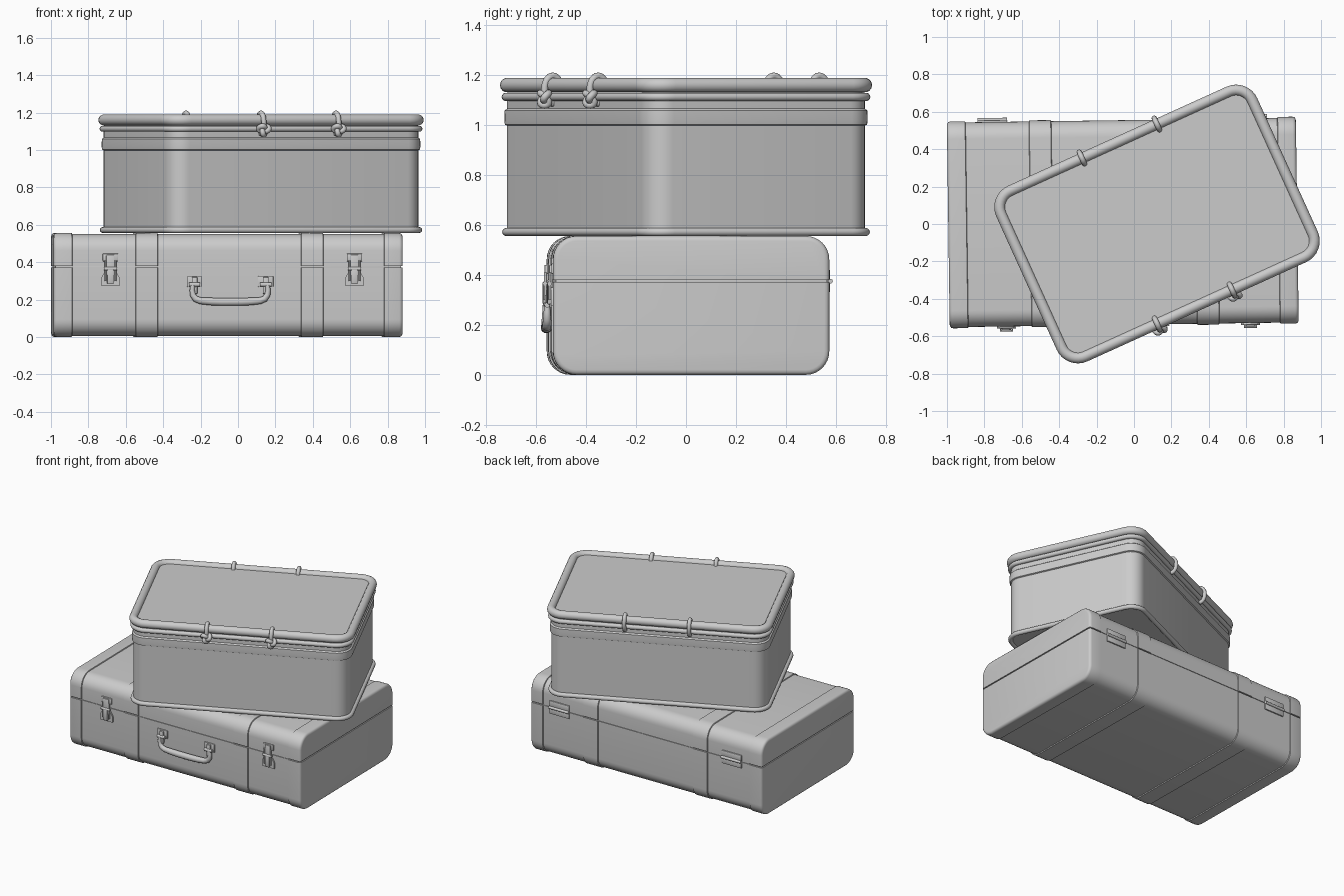
import bpy, bmesh
from math import sin, cos, pi, radians
from mathutils import Matrix, Vector

if "Cube" in bpy.data.objects:
    bpy.data.objects.remove(bpy.data.objects["Cube"])

CASE = Matrix.Translation((-0.06, 0.008, 0)) @ Matrix.Rotation(radians(0.8), 4, 'Z')
TRUNK = Matrix.Translation((0.123, 0, 0)) @ Matrix.Rotation(radians(24.4), 4, 'Z')


def finish(name, bm, mat, angle=35):
    bmesh.ops.recalc_face_normals(bm, faces=bm.faces)
    me = bpy.data.meshes.new(name)
    bm.to_mesh(me)
    bm.free()
    me.transform(mat)
    me.polygons.foreach_set("use_smooth", [True] * len(me.polygons))
    me.set_sharp_from_angle(angle=radians(angle))
    ob = bpy.data.objects.new(name, me)
    bpy.context.collection.objects.link(ob)
    return ob


def rounded_rect(a, b, r, n=8):
    pts = []
    for k, (sx, sy) in enumerate(((1, 1), (-1, 1), (-1, -1), (1, -1))):
        for i in range(n + 1):
            t = pi / 2 * (k + i / n)
            pts.append((sx * (a - r) + r * cos(t), sy * (b - r) + r * sin(t)))
    return pts


def loft(a, b, r, profile, place, closed=False):
    """Rounded rectangle swept through (outward offset, height) steps."""
    bm = bmesh.new()
    rings = [[bm.verts.new(place(p, q, h)) for p, q in rounded_rect(a + o, b + o, r + o)]
             for o, h in profile]
    m = len(rings[0])
    pairs = list(zip(rings, rings[1:]))
    if closed:
        pairs.append((rings[-1], rings[0]))
    for lo, hi in pairs:
        for i in range(m):
            bm.faces.new((lo[i], lo[(i + 1) % m], hi[(i + 1) % m], hi[i]))
    if not closed:
        bm.faces.new(rings[0])
        bm.faces.new(rings[-1])
    return bm


def box(name, c, size, mat, bevel=0.004):
    bm = bmesh.new()
    bmesh.ops.create_cube(bm, size=1, matrix=Matrix.Translation(c) @ Matrix.Diagonal((*size, 1)))
    bmesh.ops.bevel(bm, geom=bm.edges[:], offset=bevel, segments=2, affect='EDGES', profile=0.5)
    return finish(name, bm, mat)


def plate(name, pts, y0, y1, mat):
    """Flat outline in x-z, extruded along y."""
    bm = bmesh.new()
    f = bm.faces.new([bm.verts.new((x, y0, z)) for x, z in pts])
    ext = bmesh.ops.extrude_face_region(bm, geom=[f])["geom"]
    bmesh.ops.translate(bm, vec=(0, y1 - y0, 0), verts=[g for g in ext if isinstance(g, bmesh.types.BMVert)])
    return finish(name, bm, mat)


def tube(name, pts, radius, mat, cyclic=False, radii=None):
    cu = bpy.data.curves.new(name, 'CURVE')
    cu.dimensions = '3D'
    cu.bevel_depth = radius
    cu.bevel_resolution = 3
    cu.use_fill_caps = True
    sp = cu.splines.new('POLY')
    sp.points.add(len(pts) - 1)
    for i, p in enumerate(pts):
        sp.points[i].co = (*p, 1)
        sp.points[i].radius = radii[i] if radii else 1
    sp.use_cyclic_u = cyclic
    tmp = bpy.data.objects.new(name + "_path", cu)
    bpy.context.collection.objects.link(tmp)
    me = bpy.data.meshes.new_from_object(tmp.evaluated_get(bpy.context.evaluated_depsgraph_get()))
    bpy.data.objects.remove(tmp)
    bm = bmesh.new()
    bm.from_mesh(me)
    return finish(name, bm, mat, 50)


# ---------- suitcase shell, split into base and lid at the seam ----------
SEAM, CZ = 0.375, 0.278
HY, HZ, R = 0.547, 0.272, 0.088


def shell(name, profile):
    for part, z, sign in (("base", SEAM - 0.004, 1), ("lid", SEAM + 0.004, -1)):
        bm = loft(HY, HZ, R, profile, lambda p, q, h: Vector((h, p, q + CZ)))
        bmesh.ops.bisect_plane(bm, geom=bm.verts[:] + bm.edges[:] + bm.faces[:],
                               plane_co=(0, 0, z), plane_no=(0, 0, sign), clear_outer=True)
        bmesh.ops.holes_fill(bm, edges=[e for e in bm.edges if e.is_boundary])
        finish(f"suitcase_{name}_{part}", bm, CASE)


shell("body", [(0, -0.926), (0, 0.926)])
for side, s in (("left", -1), ("right", 1)):
    shell(f"{side}_end_cap", [(0, s * 0.833), (0.006, s * 0.836), (0.006, s * 0.915),
                              (0.003, s * 0.925), (-0.004, s * 0.931), (-0.014, s * 0.933)])
for side, x in (("left", -0.435), ("right", 0.45)):
    shell(f"{side}_strap", [(0, x - 0.06), (0.006, x - 0.057), (0.006, x + 0.057), (0, x + 0.06)])
box("suitcase_seam_core", (0, 0, SEAM), (1.85, 1.085, 0.03), CASE)

# ---------- latches ----------
F = -HY
for side, x in (("left", -0.63), ("right", 0.675)):
    box(f"{side}_latch_top_plate", (x, F - 0.004, 0.425), (0.082, 0.012, 0.042), CASE)
    box(f"{side}_latch_tongue", (x, F - 0.012, 0.385), (0.045, 0.014, 0.11), CASE)
    plate(f"{side}_latch_base_plate",
          [(x + u, v) for u, v in ((-0.05, 0.275), (0.05, 0.275), (0.05, 0.315),
                                   (0.03, 0.35), (-0.03, 0.35), (-0.05, 0.315))],
          F + 0.002, F - 0.011, CASE)
    box(f"{side}_latch_lever", (x, F - 0.018, 0.325), (0.034, 0.016, 0.085), CASE)
    tube(f"{side}_latch_pin", [(x - 0.035, F - 0.018, 0.365), (x + 0.035, F - 0.018, 0.365)], 0.009, CASE)
    for s in (-1, 1):
        tube(f"{side}_latch_rod", [(x + s * 0.027, F - 0.016, 0.3), (x + s * 0.027, F - 0.016, 0.41)], 0.005, CASE)

# ---------- carrying handle ----------
HX, YH = 0.01, F - 0.02
for side, s in (("left", -1), ("right", 1)):
    x = HX + s * 0.19
    box(f"handle_{side}_plate", (x, F - 0.004, 0.297), (0.082, 0.012, 0.06), CASE)
    box(f"handle_{side}_post", (x, F - 0.014, 0.275), (0.03, 0.02, 0.09), CASE)
    tube(f"handle_{side}_pin", [(x - 0.03, YH, 0.28), (x + 0.03, YH, 0.28)], 0.011, CASE)
half = [(0.2, 0.28), (0.203, 0.25), (0.2, 0.225), (0.185, 0.204), (0.16, 0.194), (0.11, 0.19), (0.05, 0.188)]
grip = [(HX - u, YH, v) for u, v in half] + [(HX + u, YH, v) for u, v in reversed(half)]
rad = [0.6, 0.7, 0.8, 0.9, 0.95, 1.05, 1.1]
tube("handle_grip", grip, 0.02, CASE, radii=rad + rad[::-1])

# ---------- back hinges ----------
for side, x in (("left", -0.69), ("right", 0.7)):
    for part, z in (("lower", SEAM - 0.026), ("upper", SEAM + 0.026)):
        box(f"{side}_hinge_{part}_leaf", (x, HY + 0.004, z), (0.16, 0.012, 0.044), CASE)
    tube(f"{side}_hinge_barrel", [(x - 0.08, HY + 0.012, SEAM), (x + 0.08, HY + 0.012, SEAM)], 0.01, CASE)

# ---------- upper trunk ----------
A, B, RT = 0.737, 0.486, 0.095


def upright(p, q, h):
    return Vector((p, q, h))


finish("trunk_body", loft(A, B, RT, [(0, 0.566), (0, 0.998), (0.009, 1.002), (0.011, 1.02), (0.01, 1.058),
                                     (0.0, 1.066), (0, 1.12), (-0.005, 1.167)], upright), TRUNK)
for name, o, z, r in (("trunk_base_rim", 0.004, 0.572, 0.016), ("trunk_lid_bead", 0.006, 1.113, 0.016),
                      ("trunk_top_rim", 0.0, 1.16, 0.029)):
    circle = [(o + r * cos(2 * pi * i / 14), z + r * sin(2 * pi * i / 14)) for i in range(14)]
    finish(name, loft(A, B, RT, circle, upright, closed=True), TRUNK)

# ---------- rope loops, knotted at the front ----------
for u in (-0.22, 0.22):
    for side, s in (("front", -1), ("back", 1)):
        loop = [(u, s * B + 0.036 * cos(t), 1.142 + 0.055 * sin(t))
                for t in (2 * pi * i / 28 for i in range(28))]
        tube(f"rope_loop_{side}", loop, 0.014, TRUNK, cyclic=True)
    k = 0.0095
    knot = []
    for i in range(60):
        t = 2 * pi * i / 60
        knot.append((u + k * (sin(t) + 2 * sin(2 * t)), -B - 0.036 - 1.3 * k * sin(3 * t),
                     1.108 + k * (cos(t) - 2 * cos(2 * t))))
    tube("rope_knot", knot, 0.0145, TRUNK, cyclic=True)
